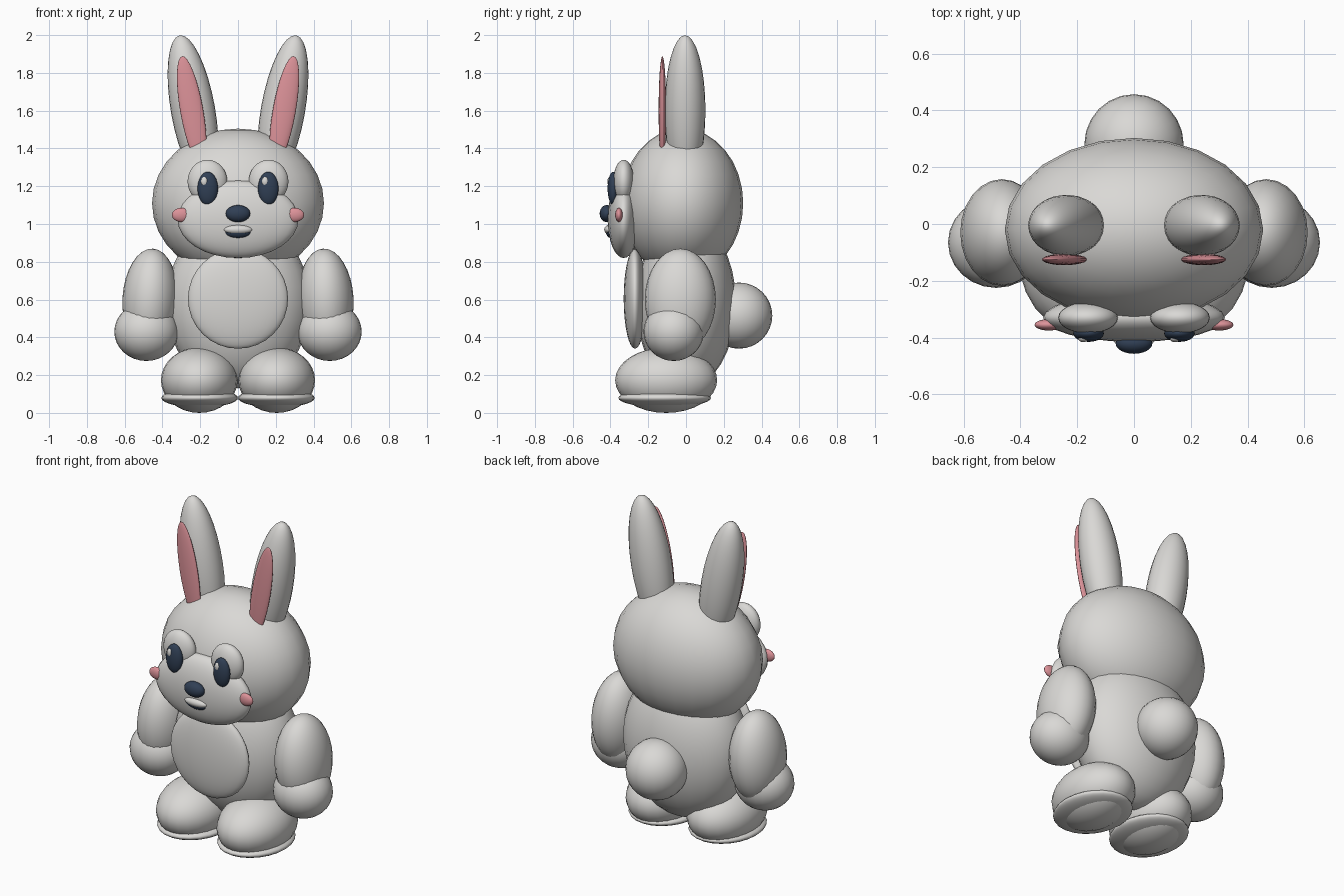
import bpy, math


def material(name, rgb):
    m = bpy.data.materials.new(name)
    m.diffuse_color = (*rgb, 1.0)
    return m


FUR = material("soft white", (0.70, 0.69, 0.67))
PINK = material("pink", (0.72, 0.29, 0.32))
NAVY = material("dark navy", (0.03, 0.05, 0.09))


def ball(name, centre, radii, mat=FUR, tilt=0.0):
    """Smooth ellipsoid; tilt in degrees leans its top towards +x."""
    bpy.ops.mesh.primitive_uv_sphere_add(
        segments=24, ring_count=16, radius=1, location=centre,
        rotation=(0, math.radians(tilt), 0))
    ob = bpy.context.object
    ob.name = name
    ob.scale = radii
    ob.data.materials.append(mat)
    bpy.ops.object.shade_smooth()
    return ob


def pair(name, centre, radii, mat=FUR, tilt=0.0):
    """The same part on both sides."""
    for side, s in (("left", 1), ("right", -1)):
        ball(f"{name}_{side}", (s * centre[0], centre[1], centre[2]),
             radii, mat, s * tilt)


# Torso, head and tail
ball("body", (0, 0, 0.58), (0.385, 0.265, 0.45))
ball("belly", (0, -0.27, 0.605), (0.265, 0.06, 0.265))
ball("head", (0, -0.02, 1.11), (0.455, 0.323, 0.395))
ball("tail", (0, 0.28, 0.515), (0.175, 0.177, 0.175))

# Face
ball("muzzle", (0, -0.33, 1.025), (0.32, 0.085, 0.205))
ball("nose", (0, -0.42, 1.055), (0.065, 0.037, 0.045), NAVY)
ball("mouth", (0, -0.395, 0.962), (0.075, 0.03, 0.037), NAVY)
ball("teeth", (0, -0.405, 0.97), (0.075, 0.028, 0.025))
pair("eye_patch", (0.162, -0.33, 1.225), (0.105, 0.055, 0.115))
pair("pupil", (0.16, -0.385, 1.188), (0.054, 0.03, 0.088), NAVY)
for side, x in (("left", 0.144), ("right", -0.178)):
    ball(f"eye_glint_{side}", (x, -0.403, 1.225), (0.018, 0.013, 0.025))
pair("cheek", (0.30, -0.355, 1.048), (0.05, 0.02, 0.037), PINK)

# Ears
pair("ear", (0.238, -0.005, 1.602), (0.117, 0.108, 0.403), FUR, 10)
pair("inner_ear", (0.245, -0.125, 1.6), (0.061, 0.02, 0.293), PINK, 10)

# Arms and hands
pair("arm", (0.465, -0.03, 0.60), (0.147, 0.188, 0.27), FUR, -3)
pair("hand", (0.485, -0.065, 0.43), (0.17, 0.16, 0.155))

# Feet and soles
pair("foot", (0.205, -0.105, 0.173), (0.203, 0.27, 0.173))
pair("sole", (0.203, -0.113, 0.079), (0.203, 0.245, 0.05))
